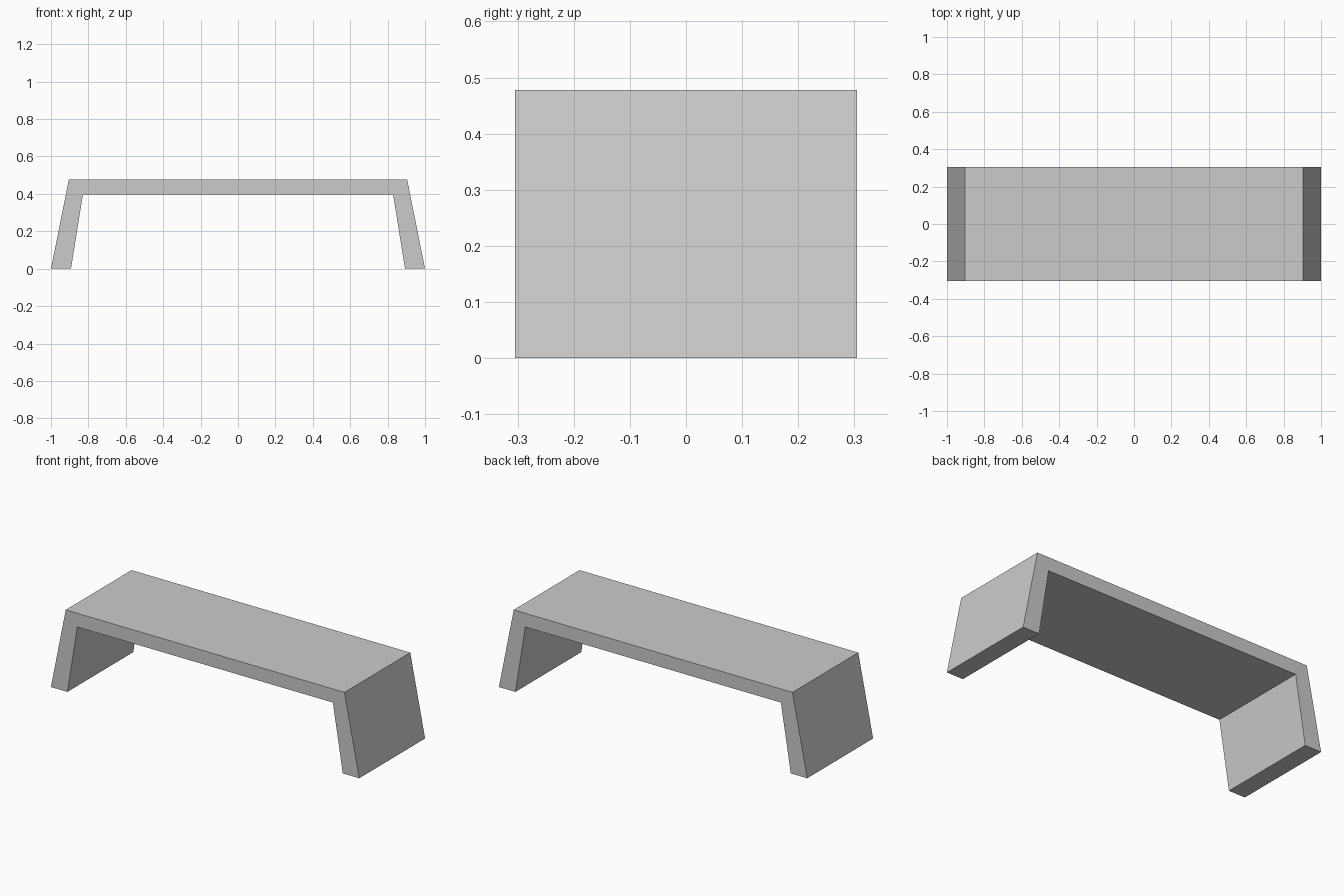
import bpy
import bmesh

cube = bpy.data.objects.get("Cube")
if cube:
    bpy.data.objects.remove(cube, do_unlink=True)

HALF_DEPTH = 0.305

# Plain grey material
GREY = (0.6, 0.6, 0.6, 1.0)
mat = bpy.data.materials.new("plain grey")
mat.use_nodes = True
mat.diffuse_color = GREY
mat.node_tree.nodes["Principled BSDF"].inputs["Base Color"].default_value = GREY

# Bench outline: one half from inner foot to outer top, mirrored to the other side
inner_foot, outer_foot = (0.893, 0), (1, 0)
outer_top, inner_top = (0.904, 0.478), (0.829, 0.398)
half = [inner_top, inner_foot, outer_foot, outer_top]
outline = half + [(-x, z) for x, z in reversed(half)]

# Extrude the outline from front to back
bm = bmesh.new()
front = bm.faces.new([bm.verts.new((x, -HALF_DEPTH, z)) for x, z in outline])
result = bmesh.ops.extrude_face_region(bm, geom=[front], use_keep_orig=True)
moved = [v for v in result["geom"] if isinstance(v, bmesh.types.BMVert)]
bmesh.ops.translate(bm, verts=moved, vec=(0, 2 * HALF_DEPTH, 0))
bmesh.ops.recalc_face_normals(bm, faces=bm.faces)

mesh = bpy.data.meshes.new("bench")
bm.to_mesh(mesh)
bm.free()
mesh.materials.append(mat)
bench = bpy.data.objects.new("bench", mesh)
bpy.context.collection.objects.link(bench)
